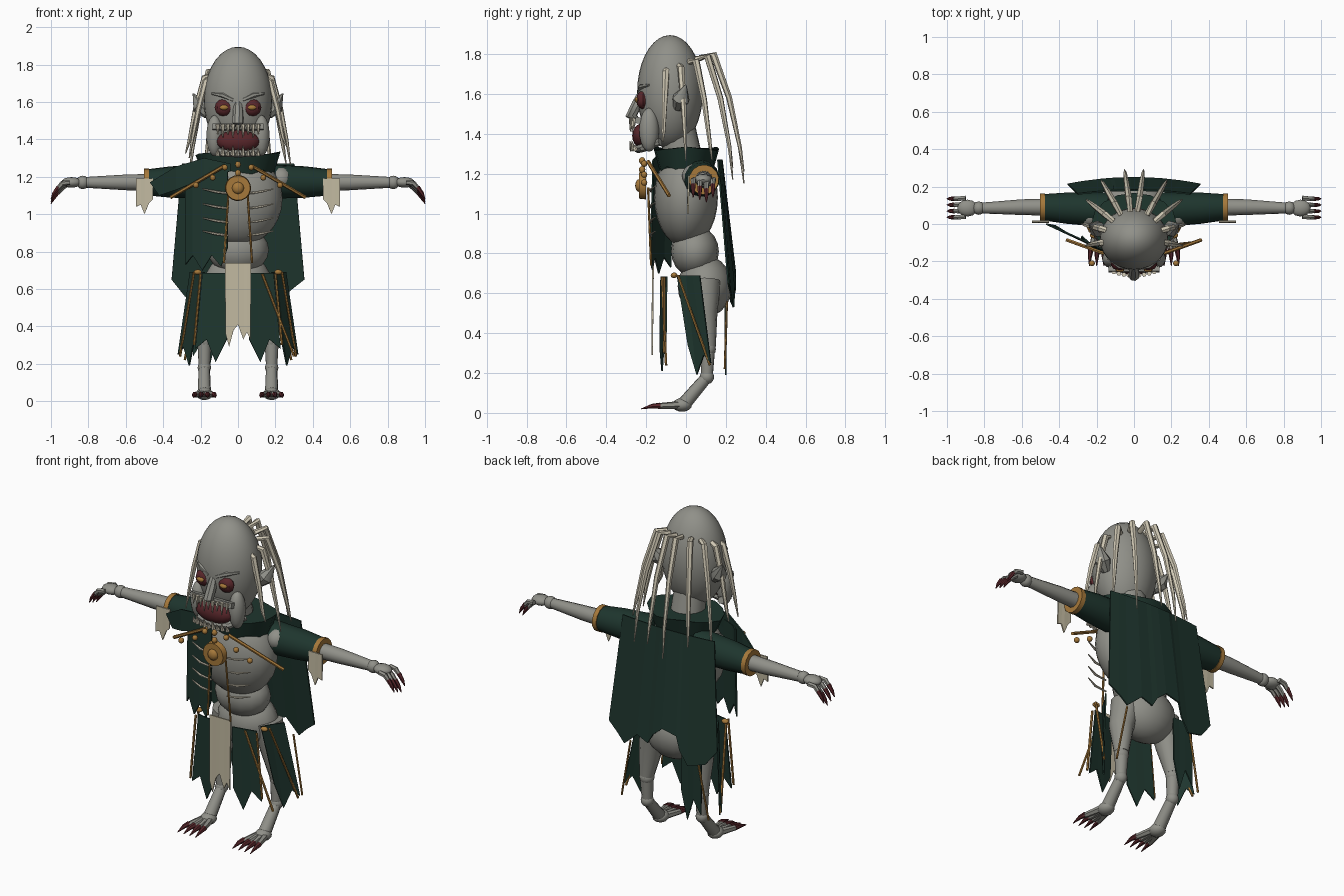
import bpy, bmesh, math
from mathutils import Vector


def material(name, col):
    m = bpy.data.materials.new(name)
    m.diffuse_color = (*col, 1)
    return m


SKIN = material("grey skin", (0.28, 0.28, 0.25))
BONE = material("bone", (0.62, 0.57, 0.45))
LINEN = material("old linen", (0.53, 0.48, 0.35))
GREEN = material("dark green cloth", (0.013, 0.036, 0.027))
AMBER = material("amber metal", (0.38, 0.19, 0.043))
RED = material("dark red", (0.10, 0.02, 0.024))


def finish(bm, name, mat, smooth=True):
    bmesh.ops.recalc_face_normals(bm, faces=bm.faces)
    me = bpy.data.meshes.new(name)
    bm.to_mesh(me)
    bm.free()
    me.materials.append(mat)
    ob = bpy.data.objects.new(name, me)
    bpy.context.collection.objects.link(ob)
    if smooth:
        bpy.ops.object.select_all(action='DESELECT')
        ob.select_set(True)
        bpy.context.view_layer.objects.active = ob
        bpy.ops.object.shade_smooth_by_angle(angle=math.radians(40))
    return ob


def ball(name, loc, rad, mat, u=16, v=10):
    bm = bmesh.new()
    bmesh.ops.create_uvsphere(bm, u_segments=u, v_segments=v, radius=1)
    for p in bm.verts:
        p.co = Vector([c * r + l for c, r, l in zip(p.co, rad, loc)])
    return finish(bm, name, mat)


def tube(name, pts, radii, mat, sides=8):
    """Closed round sweep through points with a radius at each point."""
    pts = [Vector(p) for p in pts]
    bm, rings, ref = bmesh.new(), [], Vector((0.3, 0.8, 0.52))
    for i, p in enumerate(pts):
        t = (pts[min(i + 1, len(pts) - 1)] - pts[max(i - 1, 0)]).normalized()
        ref = (ref - t * ref.dot(t)).normalized()
        w = t.cross(ref)
        rings.append([bm.verts.new(p + radii[i] * (ref * math.cos(a) + w * math.sin(a)))
                      for a in (2 * math.pi * k / sides for k in range(sides))])
    for a, b in zip(rings, rings[1:]):
        for k in range(sides):
            j = (k + 1) % sides
            bm.faces.new((a[k], a[j], b[j], b[k]))
    bm.faces.new(rings[0])
    bm.faces.new(rings[-1])
    return finish(bm, name, mat)


def cloth(name, top, bottom, mat):
    """Thin strip of cloth hung between a top edge and a ragged bottom edge."""
    bm = bmesh.new()
    a = [bm.verts.new(p) for p in top]
    b = [bm.verts.new(p) for p in bottom]
    for i in range(len(a) - 1):
        bm.faces.new((a[i], a[i + 1], b[i + 1], b[i]))
    m = finish(bm, name, mat, False).modifiers.new("thickness", 'SOLIDIFY')
    m.thickness, m.offset = 0.008, 0


def rod(name, p, q, r=0.007):
    return tube(name, [p, q], [r, r], AMBER, 6)


# Head and torso
ball("head", (0, -0.08, 1.61), (0.183, 0.165, 0.285), SKIN, 28, 18)
tube("neck", [(0, 0.0, 1.2), (0, -0.04, 1.42)], [0.1, 0.09], SKIN, 14)
ball("chest", (0, 0.0, 1.08), (0.238, 0.16, 0.25), SKIN, 24, 14)
ball("belly", (0, 0.045, 0.81), (0.165, 0.12, 0.13), SKIN)
ball("pelvis", (0, 0.095, 0.635), (0.18, 0.137, 0.155), SKIN)

# Face
tube("nose", [(0, -0.215, 1.62), (0, -0.245, 1.55), (0, -0.275, 1.49), (0, -0.235, 1.46)],
     [0.018, 0.028, 0.03, 0.012], SKIN, 8)
tube("upper_lip", [(-0.135, -0.24, 1.467), (0.135, -0.24, 1.467)], [0.022, 0.022], SKIN, 4)
ball("mouth", (0, -0.225, 1.39), (0.115, 0.045, 0.06), RED)
tube("lower_jaw", [(-0.14, -0.13, 1.36), (-0.09, -0.215, 1.33), (0, -0.24, 1.325),
                   (0.09, -0.215, 1.33), (0.14, -0.13, 1.36)],
     [0.02, 0.022, 0.022, 0.022, 0.02], SKIN)
for i in range(9):
    x = -0.108 + i * 0.027
    y = -0.275 + 1.6 * x * x
    d = 0.015 * (i % 2)
    tube("upper_tooth", [(x, y, 1.48), (x, y - 0.006, 1.425 - d)], [0.013, 0.002], BONE, 6)
    tube("lower_tooth", [(x, y + 0.005, 1.315), (x, y - 0.008, 1.35 + d)], [0.013, 0.002], BONE, 6)

for s in (-1, 1):
    ball("eye_socket", (s * 0.075, -0.215, 1.57), (0.05, 0.035, 0.047), RED, 8, 6)
    ball("eye", (s * 0.075, -0.244, 1.57), (0.024, 0.014, 0.014), AMBER, 10, 8)
    tube("brow", [(s * 0.025, -0.235, 1.61), (s * 0.08, -0.225, 1.635), (s * 0.14, -0.185, 1.645)],
         [0.012, 0.014, 0.006], SKIN, 6)
    ball("jaw_muscle", (s * 0.125, -0.185, 1.42), (0.045, 0.05, 0.11), SKIN, 14, 10)
    tube("ear", [(s * 0.16, -0.04, 1.53), (s * 0.2, -0.025, 1.575), (s * 0.24, 0.0, 1.645)],
         [0.025, 0.045, 0.003], SKIN, 8)

    # Stringy hair fanned round the back of the head
    for k, deg in enumerate((8, 30, 52, 76, 100)):
        a = math.radians(deg)
        c, n = max(math.cos(a), 0), s * math.sin(a)
        jit = 0.06 * ((k + (s > 0)) % 2)
        tip = 0.265 + 0.10 * c
        path = [(0.14, 1.73 + 0.05 * c), (0.175 + 0.035 * c, 1.71 + 0.09 * c),
                (0.215 + 0.075 * c, 1.56 + 0.02 * c), (tip - 0.02, 1.41 - 0.08 * c),
                (tip, 1.30 - 0.15 * c + jit)]
        tube("hair_strand", [(n * r, -0.07 + math.cos(a) * r, z) for r, z in path],
             [0.016, 0.018, 0.015, 0.010, 0.003], BONE, 6)

    # Arm: shoulder, sleeve, cuff, forearm, hand
    ball("shoulder", (s * 0.23, 0.045, 1.19), (0.06, 0.065, 0.06), SKIN, 14, 10)
    tube("sleeve", [(s * 0.14, 0.075, 1.175), (s * 0.36, 0.085, 1.172), (s * 0.49, 0.09, 1.17)],
         [0.094, 0.084, 0.07], GREEN, 14)
    tube("cuff", [(s * 0.475, 0.09, 1.17), (s * 0.502, 0.09, 1.17)], [0.075, 0.075], AMBER, 14)
    tube("forearm", [(s * 0.48, 0.09, 1.17), (s * 0.6, 0.09, 1.17), (s * 0.83, 0.085, 1.17)],
         [0.045, 0.042, 0.028], SKIN, 12)
    ball("wrist", (s * 0.83, 0.085, 1.17), (0.035, 0.036, 0.036), SKIN, 12, 8)
    ball("hand", (s * 0.89, 0.085, 1.17), (0.055, 0.045, 0.028), SKIN, 12, 8)
    for k in range(4):
        y = 0.036 + k * 0.033
        d = 0.012 * (k % 3) - 0.01
        tube("finger", [(s * 0.90, y + 0.004, 1.17), (s * 0.94, y, 1.155 - d), (s * 0.965, y, 1.125 - d)],
             [0.014, 0.014, 0.011], SKIN, 6)
        tube("finger_claw", [(s * 0.96, y, 1.135 - d), (s * 0.985, y, 1.10 - d), (s * 1.0, y, 1.07 - d)],
             [0.013, 0.01, 0.002], RED, 6)
    xs = [s * v for v in (0.455, 0.475, 0.5, 0.52, 0.545)]
    cloth("cuff_rag", [(x, 0.015, 1.19) for x in xs],
          [(x, 0.01, z) for x, z in zip(xs, (1.08, 1.06, 1.0, 1.05, 1.04))], LINEN)

    # Leg: thigh, shin, hock, foot, toes
    tube("thigh", [(s * 0.13, 0.09, 0.66), (s * 0.165, 0.09, 0.5), (s * 0.18, 0.11, 0.33)],
         [0.085, 0.068, 0.04], SKIN, 12)
    ball("knee", (s * 0.18, 0.11, 0.32), (0.042, 0.04, 0.042), SKIN, 12, 8)
    tube("shin", [(s * 0.18, 0.11, 0.33), (s * 0.18, 0.105, 0.18)], [0.038, 0.03], SKIN, 10)
    ball("hock", (s * 0.18, 0.105, 0.18), (0.036, 0.036, 0.036), SKIN, 12, 8)
    tube("foot", [(s * 0.18, 0.105, 0.18), (s * 0.18, -0.01, 0.045)], [0.03, 0.036], SKIN, 10)
    ball("ankle", (s * 0.18, -0.02, 0.04), (0.045, 0.05, 0.034), SKIN, 12, 8)
    for k in (-1.5, -0.5, 0.5, 1.5):
        x = s * 0.18 + k * 0.033
        tube("toe", [(s * 0.18 + k * 0.014, -0.03, 0.04), (x, -0.14, 0.034)], [0.02, 0.015], SKIN, 6)
        tube("toe_claw", [(x, -0.13, 0.036), (x + k * 0.004, -0.17, 0.034), (x + k * 0.006, -0.225, 0.02)],
             [0.016, 0.012, 0.002], RED, 6)

    # Ribs and chest trim
    for z in (1.12, 1.04, 0.965, 0.895):
        tube("rib", [(s * 0.05, -0.175, z - 0.01), (s * 0.12, -0.178, z), (s * 0.19, -0.155, z + 0.015)],
             [0.005, 0.007, 0.003], BONE, 6)
    rod("chest_rod", (s * 0.07, -0.19, 1.26), (s * 0.36, -0.085, 1.09), 0.010)
    rod("hanging_cord", (s * 0.05, -0.19, 1.13), (s * 0.075, -0.175, 0.74), 0.006)
    for x, z in ((0.07, 1.25), (0.135, 1.195), (0.225, 1.155)):
        ball("bead", (s * x, -0.21, z), (0.016, 0.016, 0.016), AMBER, 10, 8)

    # Skirt panels with metal rods
    xs = [s * v for v in (0.05, 0.1, 0.14, 0.19)]
    cloth("front_skirt", [(x, -0.135 + 0.2 * abs(x), 0.685) for x in xs],
          [(x * 1.2, -0.14 + 0.2 * abs(x), z) for x, z in zip(xs, (0.33, 0.21, 0.33, 0.28))], GREEN)
    ys = (-0.045, 0.0, 0.035, 0.07)
    cloth("side_skirt", [(s * (0.18 + 0.025 * k), y, 0.69) for k, y in enumerate(ys)],
          [(s * (0.23 + 0.03 * k), y + 0.055, z) for k, y, z in zip(range(4), ys, (0.34, 0.19, 0.29, 0.25))], GREEN)
    rod("back_skirt_rod", (s * 0.22, 0.205, 0.56), (s * 0.285, 0.195, 0.22), 0.006)
    rod("side_skirt_rod", (s * 0.235, -0.04, 0.69), (s * 0.31, 0.12, 0.24))
    rod("front_skirt_rod", (s * 0.2, -0.11, 0.68), (s * 0.235, -0.11, 0.30))
    ball("hip_button", (s * 0.215, -0.06, 0.69), (0.022, 0.017, 0.014), AMBER, 10, 8)

rod("slanted_rod", (0.13, -0.12, 0.68), (0.30, -0.1, 0.24))
xs = (-0.11, -0.15, -0.19, -0.24)
cloth("back_skirt", [(x, 0.195, 0.62) for x in xs],
      [(x, 0.2, z) for x, z in zip(xs, (0.36, 0.19, 0.32, 0.24))], GREEN)

# Linen loincloth
xs = (-0.07, -0.05, -0.025, 0.0, 0.03, 0.05, 0.07)
cloth("loincloth", [(x, -0.165, 0.74) for x in xs],
      [(x * 0.95, -0.17, z) for x, z in zip(xs, (0.36, 0.29, 0.38, 0.41, 0.33, 0.37, 0.33))], LINEN)

# Medallion
tube("medallion", [(0, -0.2, 1.14), (0, -0.235, 1.14)], [0.07, 0.066], AMBER, 16)
ball("medallion_boss", (0, -0.235, 1.14), (0.032, 0.02, 0.032), AMBER, 12, 8)
for z in (1.22, 1.265):
    ball("medallion_bead", (0, -0.22, z), (0.016, 0.016, 0.018), AMBER, 10, 8)

# Collar flaring upwards
bm = bmesh.new()
bmesh.ops.create_cone(bm, cap_ends=True, segments=16, radius1=0.19, radius2=0.228, depth=0.1)
for v in bm.verts:
    v.co = (v.co.x, v.co.y * 0.72 + 0.002, v.co.z + 1.275 + 0.012 * math.sin(v.co.x * 60))
finish(bm, "collar", GREEN)

# Cloth over one side of the chest, and its shoulder flap
xs = (-0.28, -0.24, -0.19, -0.14, -0.09, -0.055)
ys = (-0.065, -0.10, -0.125, -0.145, -0.158, -0.165)
cloth("chest_drape", [(x, y, 1.25) for x, y in zip(xs, ys)],
      [(x, y - 0.012, z) for x, y, z in zip(xs, ys, (0.73, 0.78, 0.70, 0.78, 0.72, 0.82))], GREEN)
cloth("shoulder_flap", [(-0.47, 0.0, 1.17), (-0.33, -0.06, 1.255), (-0.18, -0.13, 1.30), (-0.04, -0.165, 1.27)],
      [(-0.42, -0.01, 1.10), (-0.33, -0.065, 1.13), (-0.18, -0.135, 1.19), (-0.04, -0.17, 1.23)], GREEN)

# Back cape with a ragged hem and a torn notch
us = (-1, -0.8, -0.5, -0.36, -0.3, -0.05, 0.12, 0.22, 0.42, 0.68, 0.82, 1)
hem = (0.65, 0.56, 0.53, 0.61, 0.69, 0.71, 0.66, 0.60, 0.63, 0.55, 0.60, 0.65)
cloth("cape", [(u * 0.30, 0.18 - 0.02 * u * u, 1.27) for u in us],
      [(u * 0.355, 0.247 - 0.035 * u * u, z) for u, z in zip(us, hem)], GREEN)
